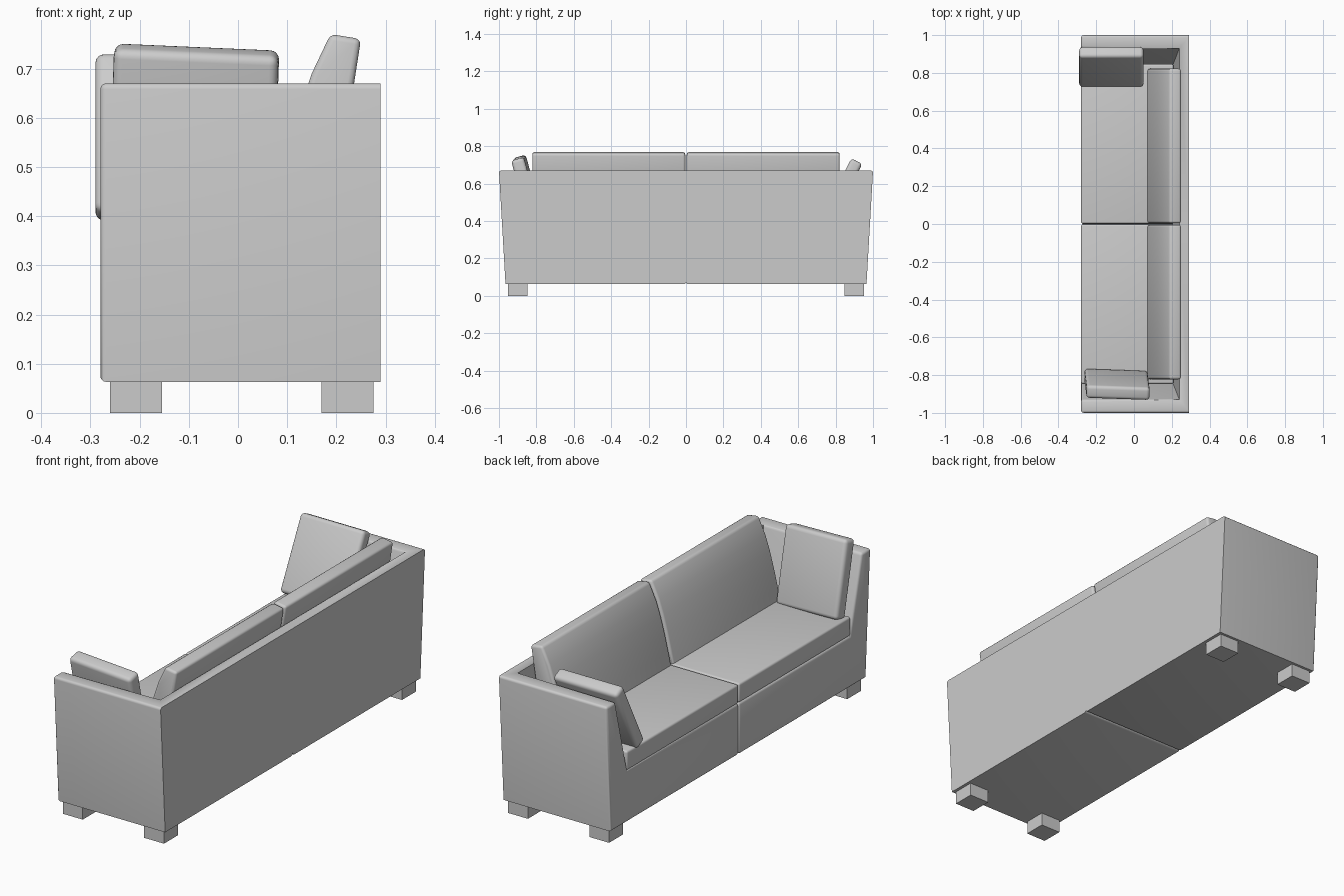
import bpy, bmesh, math
from mathutils import Matrix, Vector

if "Cube" in bpy.data.objects:
    bpy.data.objects.remove(bpy.data.objects["Cube"])

fabric = bpy.data.materials.new("grey_fabric")
fabric.diffuse_color = (0.6, 0.6, 0.6, 1)
fabric.use_nodes = True
fabric.node_tree.nodes["Principled BSDF"].inputs["Base Color"].default_value = fabric.diffuse_color


def finish(bm, name):
    bmesh.ops.recalc_face_normals(bm, faces=bm.faces)
    me = bpy.data.meshes.new(name)
    bm.to_mesh(me)
    bm.free()
    ob = bpy.data.objects.new(name, me)
    bpy.context.collection.objects.link(ob)
    me.materials.append(fabric)
    bpy.context.view_layer.objects.active = ob
    ob.select_set(True)
    bpy.ops.object.shade_smooth_by_angle(angle=math.radians(35))
    ob.select_set(False)
    return ob


def round_edges(bm, edges, width, segments=3):
    bmesh.ops.bevel(bm, geom=edges, offset=width, segments=segments,
                    profile=0.5, affect='EDGES')


def box(name, centre, size, bevel=0, rot=(0, 0, 0), segments=4):
    bm = bmesh.new()
    bmesh.ops.create_cube(bm, size=1, matrix=Matrix.Diagonal((*size, 1)))
    if bevel:
        round_edges(bm, bm.edges[:], bevel, segments)
    turn = [Matrix.Rotation(math.radians(a), 4, ax) for a, ax in zip(rot, 'XYZ')]
    bm.transform(Matrix.Translation(centre) @ turn[2] @ turn[1] @ turn[0])
    return finish(bm, name)


# Frame: each half is base, flared arm and back in one piece
LOW, TOP, SEAT = 0.063, 0.67, 0.31
POINTS = {
    'f0': (-.28, 0, LOW), 'f1': (-.28, .965, LOW), 'f2': (-.28, 1, TOP),
    'f3': (-.28, .93, TOP), 'f4': (-.28, .84, SEAT), 'f5': (-.28, 0, SEAT),
    'b0': (.29, 0, LOW), 'b1': (.29, .965, LOW), 'b2': (.29, 1, TOP), 'b3': (.29, 0, TOP),
    'i3': (.24, .93, TOP), 'i4': (.205, .84, SEAT), 'i5': (.205, 0, SEAT), 'i6': (.24, 0, TOP),
}
FACES = ['f0 f1 f2 f3 f4 f5', 'b0 b1 b2 b3', 'f0 f1 b1 b0', 'f1 f2 b2 b1',
         'f2 f3 i3 i6 b3 b2', 'f3 f4 i4 i3', 'f4 f5 i5 i4', 'i3 i4 i5 i6',
         'f0 f5 i5 i6 b3 b0']
ROUNDED = ['f0 f1', 'f1 f2', 'f2 f3', 'f3 f4', 'f4 f5', 'f5 f0',
           'f0 b0', 'f5 i5', 'f2 b2', 'f3 i3']
for side, label in ((1, "left"), (-1, "right")):
    bm = bmesh.new()
    v = {k: bm.verts.new((x, y * side, z)) for k, (x, y, z) in POINTS.items()}
    for f in FACES:
        bm.faces.new([v[k] for k in f.split()])
    bmesh.ops.recalc_face_normals(bm, faces=bm.faces)
    round_edges(bm, [bm.edges.get([v[k] for k in e.split()]) for e in ROUNDED], 0.012)
    finish(bm, "frame_" + label)

    # Seat cushion
    box("seat_cushion_" + label, (-.035, side * .424, .355), (.49, .844, .092), .01)

    # Back cushion: curved front profile swept along the sofa
    profile = [(.07, .39), (.085, .46), (.104, .54), (.126, .62), (.15, .69), (.188, .77),
               (.25, .76), (.236, .67), (.19, .39)]
    bm = bmesh.new()
    ends = [[bm.verts.new((x, side * y, z)) for x, z in profile] for y in (.004, .822)]
    for loop in ends:
        bm.faces.new(loop)
    n = len(profile)
    for i in range(n):
        j = (i + 1) % n
        bm.faces.new((ends[0][i], ends[0][j], ends[1][j], ends[1][i]))
    bmesh.ops.recalc_face_normals(bm, faces=bm.faces)
    edges = {e for f in bm.faces if len(f.verts) == n for e in f.edges}
    edges |= {bm.edges.get((ends[0][i], ends[1][i])) for i in (5, 6)}
    round_edges(bm, list(edges), 0.012)
    finish(bm, "back_cushion_" + label)

    # Feet
    for x, where in ((-.2075, "front"), (.2225, "back")):
        box(f"foot_{where}_{label}", (x, side * .9, .0325), (.105, .105, .065))

# Loose pillows leaning on the arms
box("pillow_left", (-.12, .832, .56), (.34, .065, .36), .018, (-27, 0, 0))
box("pillow_right", (-.09, -.849, .565), (.335, .07, .36), .018, (15, 2.5, -2))
